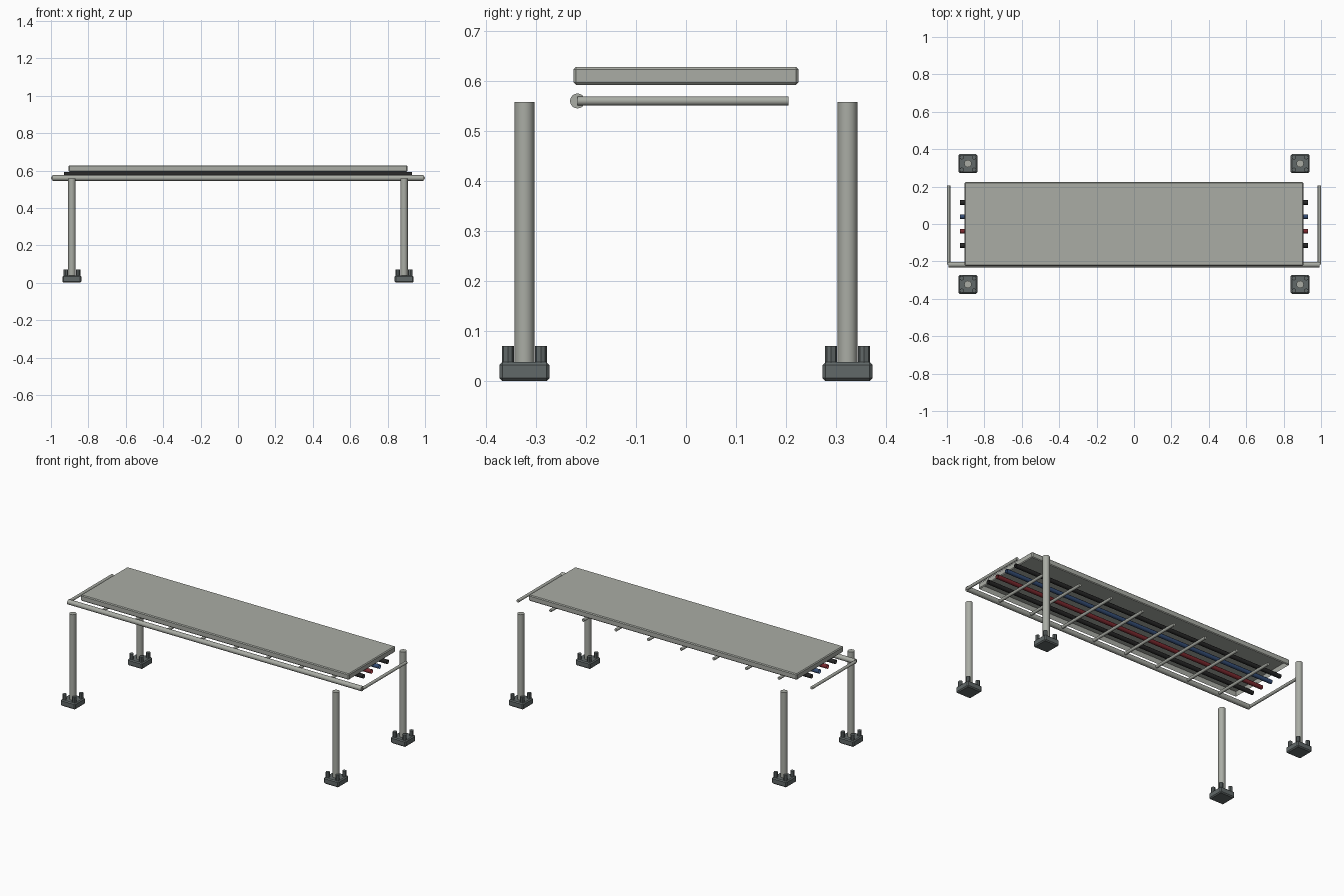
import bpy, bmesh, math
from mathutils import Matrix, Vector

if "Cube" in bpy.data.objects:
    bpy.data.objects.remove(bpy.data.objects["Cube"])


def material(name, rgb):
    m = bpy.data.materials.new(name)
    m.diffuse_color = (*rgb, 1)
    m.use_nodes = True
    m.node_tree.nodes["Principled BSDF"].inputs["Base Color"].default_value = m.diffuse_color
    return m


PALE = material("pale_grey", (0.40, 0.415, 0.375))
DARK = material("dark_grey", (0.12, 0.14, 0.14))
BLACK = material("black", (0.02, 0.02, 0.02))
BLUE = material("blue", (0.035, 0.075, 0.18))
RED = material("red", (0.20, 0.022, 0.028))


def finish(bm, name, mat, smooth=False):
    mesh = bpy.data.meshes.new(name)
    bm.to_mesh(mesh)
    bm.free()
    mesh.materials.append(mat)
    ob = bpy.data.objects.new(name, mesh)
    bpy.context.collection.objects.link(ob)
    if smooth:
        bpy.ops.object.select_all(action='DESELECT')
        ob.select_set(True)
        bpy.context.view_layer.objects.active = ob
        bpy.ops.object.shade_smooth_by_angle(angle=math.radians(40))
    return ob


def rod(name, start, end, radius, mat, sides=12, caps=True):
    """Round bar between two points."""
    a, b = Vector(start), Vector(end)
    turn = (b - a).to_track_quat('Z', 'Y').to_matrix().to_4x4()
    bm = bmesh.new()
    bmesh.ops.create_cone(bm, cap_ends=caps, segments=sides, radius1=radius,
                          radius2=radius, depth=(b - a).length,
                          matrix=Matrix.Translation((a + b) / 2) @ turn)
    return finish(bm, name, mat, True)


def chamfered_box(size, centre, chamfer):
    bm = bmesh.new()
    bmesh.ops.create_cube(bm, size=1, matrix=Matrix.Translation(centre)
                          @ Matrix.Diagonal((*size, 1)))
    bmesh.ops.bevel(bm, geom=bm.edges[:], offset=chamfer, segments=1,
                    affect='EDGES')
    return bm


# Cover panel: a shallow tray, hollow underneath
bm = chamfered_box((1.81, 0.45, 0.036), (0, 0, 0.610), 0.005)
bm.normal_update()
bottom = min(bm.faces, key=lambda f: f.calc_center_median().z)
bmesh.ops.inset_region(bm, faces=[bottom], thickness=0.004, use_even_offset=True)
bmesh.ops.translate(bm, verts=bottom.verts[:], vec=(0, 0, 0.028))
finish(bm, "cover_panel", PALE)

# Front beam and the comb of cross rods growing from it
rod("front_beam", (-0.991, -0.217, 0.56), (0.991, -0.217, 0.56), 0.015, PALE, 16)
COUNT = 10
for i in range(COUNT):
    x = -0.991 + 1.982 * i / (COUNT - 1)
    rod("cross_rod", (x, -0.217, 0.56), (x, 0.205, 0.56), 0.009, PALE)

# Cables resting on the rods, open at both ends
for y, mat in ((0.115, BLACK), (0.039, BLUE), (-0.039, RED), (-0.115, BLACK)):
    rod("cable", (-0.93, y, 0.58), (0.93, y, 0.58), 0.0125, mat, 12, False)

# Four legs, each on a bolted foot
for sx in (-1, 1):
    for sy in (-1, 1):
        x, y = sx * 0.888, sy * 0.323
        rod("leg", (x, y, 0.03), (x, y, 0.558), 0.02, PALE, 12)
        finish(chamfered_box((0.10, 0.10, 0.038), (x, y, 0.019), 0.006),
               "foot", DARK)
        for bx in (-0.033, 0.033):
            for by in (-0.033, 0.033):
                rod("bolt", (x + bx, y + by, 0.034), (x + bx, y + by, 0.07),
                    0.012, DARK, 8)
